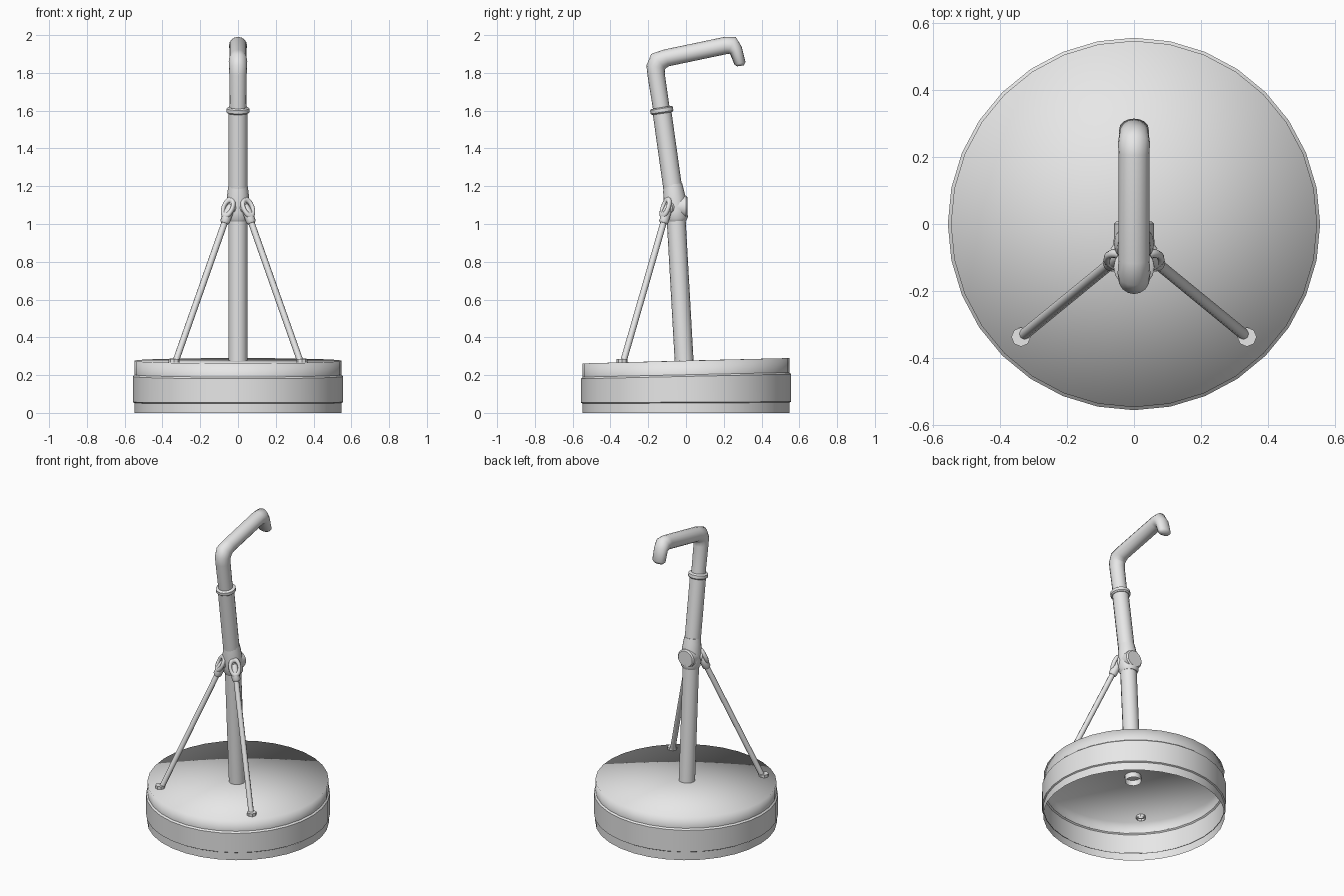
import bpy, bmesh, math
from mathutils import Vector, Matrix

cube = bpy.data.objects.get("Cube")
if cube:
    bpy.data.objects.remove(cube, do_unlink=True)

grey = bpy.data.materials.new("light_grey")
grey.use_nodes = True
colour = (0.8, 0.8, 0.8, 1)
grey.diffuse_color = colour
grey.node_tree.nodes["Principled BSDF"].inputs["Base Color"].default_value = colour


def finish(name, bm, sharp=40):
    """Turn a bmesh into a smooth grey object, keeping edges above the sharp angle."""
    bmesh.ops.recalc_face_normals(bm, faces=bm.faces)
    mesh = bpy.data.meshes.new(name)
    bm.to_mesh(mesh)
    bm.free()
    mesh.materials.append(grey)
    for p in mesh.polygons:
        p.use_smooth = True
    if sharp:
        mesh.set_sharp_from_angle(angle=math.radians(sharp))
    obj = bpy.data.objects.new(name, mesh)
    bpy.context.collection.objects.link(obj)
    return obj


def bridge(bm, rings):
    for a, b in zip(rings, rings[1:]):
        n = len(a)
        for i in range(n):
            j = (i + 1) % n
            bm.faces.new((a[i], a[j], b[j], b[i]))


def sweep(name, path, radii, sides=16, caps=(True, True), flat=None, sharp=40):
    """Tube along a path; flat optionally squeezes each ring across x."""
    bm = bmesh.new()
    pts = [Vector(p) for p in path]
    rings = []
    for k, p in enumerate(pts):
        before = (p - pts[k - 1]).normalized() if k else Vector()
        after = (pts[k + 1] - p).normalized() if k < len(pts) - 1 else Vector()
        t = (before + after).normalized()
        u = (Vector((1, 0, 0)) - t * t.x).normalized()
        v = t.cross(u)
        squeeze = flat[k] if flat else 1
        ring = []
        for i in range(sides):
            a = math.tau * i / sides
            offset = u * math.cos(a) + v * math.sin(a) * squeeze
            ring.append(bm.verts.new(p + offset * radii[k]))
        rings.append(ring)
    bridge(bm, rings)
    for ring, cap in zip((rings[0], rings[-1]), caps):
        if cap:
            bm.faces.new(ring)
    return finish(name, bm, sharp)


def drum(name, profile, lid_height=None, sharp=40):
    """Round sheet from (radius, height, slope towards the back)."""
    bm = bmesh.new()
    sides = 32
    rings = []
    for r, z, slope in profile:
        ring = []
        for i in range(sides):
            a = math.tau * i / sides
            y = r * math.sin(a)
            ring.append(bm.verts.new((r * math.cos(a), y, z + slope * y)))
        rings.append(ring)
    bridge(bm, rings)
    if lid_height:
        centre = bm.verts.new((0, 0, lid_height))
        for i in range(sides):
            bm.faces.new((rings[-1][i], rings[-1][(i + 1) % sides], centre))
    return finish(name, bm, sharp)


# Hollow base: lower wall, raised band and slanted lid
drum("base_lower_wall", [(0.549, 0, 0), (0.549, 0.052, 0.005)])
drum("base_band", [(0.545, 0.05, 0.005), (0.557, 0.057, 0.005),
                   (0.557, 0.193, 0.022), (0.547, 0.202, 0.022)], sharp=30)
drum("base_lid", [(0.547, 0.198, 0.022), (0.548, 0.276, 0.026)], 0.277, sharp=None)

# Main pole in two leaning sections
sweep("lower_pole", [(0, -0.008, 0.24), (0, -0.054, 1.06)], [0.05, 0.05], caps=(False, True))
sweep("upper_pole", [(0, -0.055, 1.08), (0, -0.128, 1.6)], [0.05, 0.05])
sweep("pole_ring", [(0, -0.126, 1.585), (0, -0.127, 1.592), (0, -0.13, 1.611), (0, -0.131, 1.617)],
      [0.053, 0.061, 0.061, 0.053])

# Bent handle with a short hook at the end
sweep("handle",
      [(0, -0.129, 1.6), (0, -0.158, 1.79), (0, -0.16, 1.83), (0, -0.146, 1.862), (0, -0.105, 1.879),
       (0, 0.21, 1.945), (0, 0.242, 1.945), (0, 0.264, 1.92), (0, 0.286, 1.85), (0, 0.288, 1.837)],
      [0.044, 0.046, 0.048, 0.049, 0.046, 0.046, 0.048, 0.045, 0.044, 0.03],
      flat=[1, 1, 1.05, 1.1, 1, 1, 1.05, 0.8, 0.68, 0.6], sharp=60)

# Joint between the pole sections, with a fuller back
sweep("joint_collar",
      [(0, -0.049, 1.015), (0, -0.05, 1.03), (0, -0.054, 1.07),
       (0, -0.06, 1.13), (0, -0.066, 1.175), (0, -0.07, 1.21)],
      [0.051, 0.06, 0.062, 0.06, 0.055, 0.05])
sweep("joint_back", [(0, -0.05, 1.09), (0, 0.0, 1.09), (0, 0.008, 1.09)], [0.06, 0.06, 0.052])

# Two front stays, mirrored
for side, word in ((1, "left"), (-1, "right")):
    foot = Vector((side * 0.338, -0.338, 0.25))
    top = Vector((side * 0.045, -0.098, 1.08))
    along = (top - foot).normalized()
    sweep(word + "_stay", [foot, top], [0.017, 0.017], 8, caps=(False, True), sharp=60)
    sweep(word + "_stay_sleeve",
          [top - along * 0.085, top - along * 0.075, top - along * 0.02, top + along * 0.02],
          [0.018, 0.026, 0.026, 0.018], 10)
    sweep(word + "_stay_foot", [foot + Vector((0, 0, z)) for z in (0, 0.036)],
          [0.029, 0.029], 8, caps=(False, True))

    # Lug and long eye that hold the stay
    out = Vector((side * 0.55, -0.83, 0))
    eye = Vector((side * 0.052, -0.108, 1.087))
    sweep(word + "_lug", [Vector((0, -0.055, 1.09)), eye - out * 0.012], [0.04, 0.036], 12)
    facing = (out - along * out.dot(along)).normalized()
    across = along.cross(facing)
    frame = Matrix((across, along, facing)).transposed().to_4x4()
    bpy.ops.mesh.primitive_torus_add(major_segments=20, minor_segments=8,
                                     major_radius=0.028, minor_radius=0.011)
    ring = bpy.context.object
    ring.name = word + "_stay_eye"
    ring.matrix_world = Matrix.Translation(eye) @ frame @ Matrix.Diagonal((1, 1.65, 1.2, 1))
    ring.data.materials.append(grey)
    bpy.ops.object.shade_smooth()
